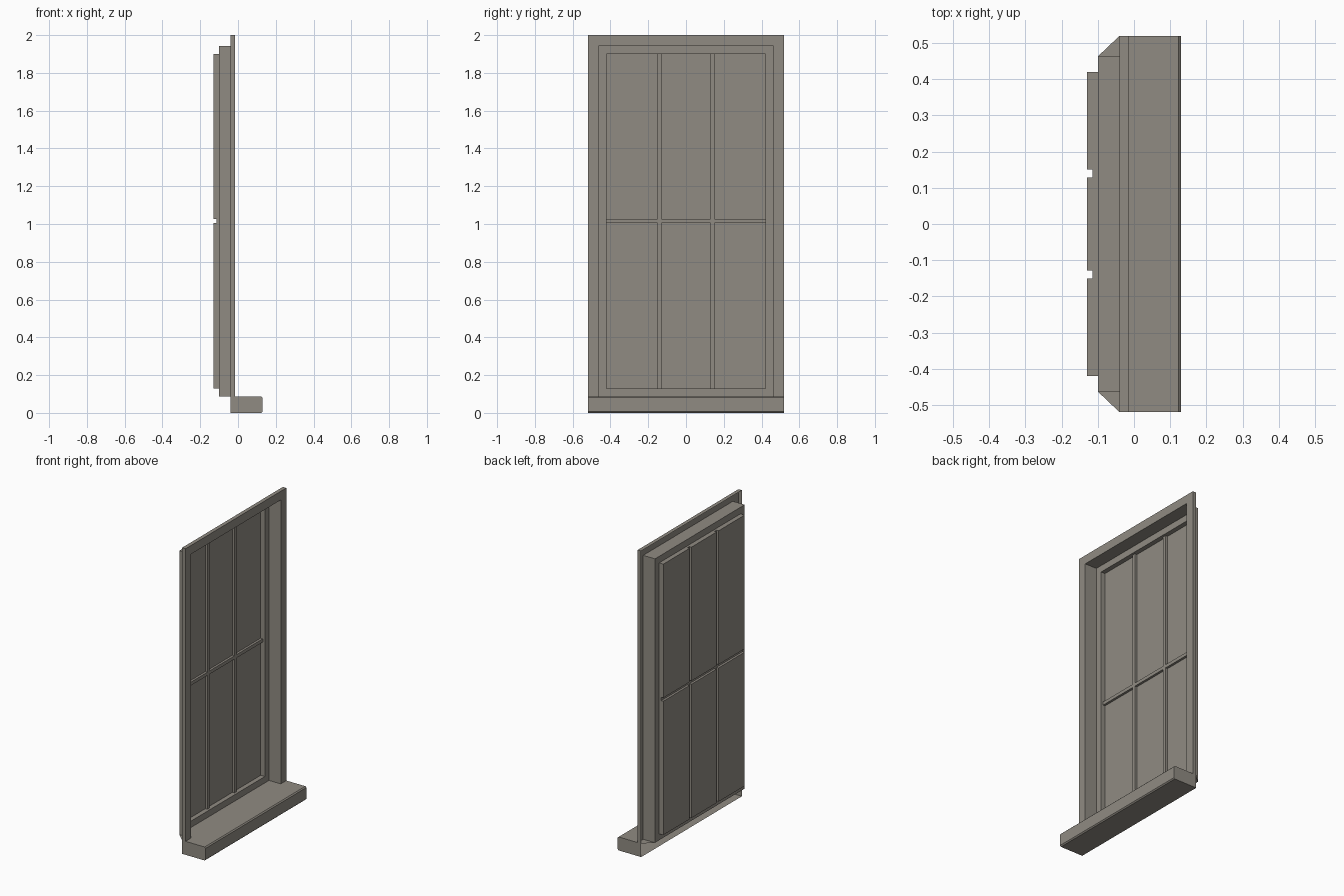
import bpy
import bmesh

cube = bpy.data.objects.get("Cube")
if cube:
    bpy.data.objects.remove(cube, do_unlink=True)

paint = bpy.data.materials.new("warm grey paint")
paint.use_nodes = True
grey = (0.28, 0.26, 0.225, 1)
paint.diffuse_color = grey
paint.node_tree.nodes["Principled BSDF"].inputs["Base Color"].default_value = grey

# Main depths (x), half widths (y) and heights (z)
CASING_BACK, CASING_FRONT = -0.04, -0.015
STEP, PANE, BAR = -0.10, -0.13, -0.115
OUTER, INNER, SASH = 0.52, 0.463, 0.42
SILL_TOP, SILL_FRONT = 0.088, 0.13


def build(name, polygons):
    """Join polygons into one open shell whose faces look outward to +x."""
    bm = bmesh.new()
    for points in polygons:
        bm.faces.new([bm.verts.new(p) for p in points])
    bmesh.ops.remove_doubles(bm, verts=bm.verts, dist=0.0005)
    bmesh.ops.recalc_face_normals(bm, faces=bm.faces)
    if sum(f.normal.x * f.calc_area() for f in bm.faces) < 0:
        bmesh.ops.reverse_faces(bm, faces=bm.faces)
    mesh = bpy.data.meshes.new(name)
    bm.to_mesh(mesh)
    bm.free()
    mesh.materials.append(paint)
    obj = bpy.data.objects.new(name, mesh)
    bpy.context.collection.objects.link(obj)
    return obj


def arch(x, half, top):
    """Open U outline: up one side, across the head, down the other."""
    return [(x, -half, SILL_TOP), (x, -half, top),
            (x, half, top), (x, half, SILL_TOP)]


def loft(outlines):
    for a, b in zip(outlines, outlines[1:]):
        for i in range(len(a) - 1):
            yield [a[i], a[i + 1], b[i + 1], b[i]]


# Casing: outer edge, front face and deep reveal
build("casing_and_reveal", list(loft([
    arch(CASING_BACK, OUTER, 2.0),
    arch(CASING_FRONT, OUTER, 2.0),
    arch(CASING_FRONT, INNER, 1.943),
    arch(STEP, INNER, 1.943),
])))

# Sill: softened nose, closed ends, and a mitred shelf under the sash
soft = 0.007
nose = [(CASING_BACK, 0), (SILL_FRONT - soft, 0), (SILL_FRONT, soft),
        (SILL_FRONT, SILL_TOP - soft), (SILL_FRONT - soft, SILL_TOP),
        (CASING_BACK, SILL_TOP)]
sides = [[(x, y, z) for x, z in nose] for y in (-OUTER, OUTER)]
shelf = [(CASING_BACK, -OUTER, SILL_TOP), (CASING_BACK, OUTER, SILL_TOP),
         (STEP, INNER, SILL_TOP), (STEP, -INNER, SILL_TOP)]
build("sill", list(loft(sides)) + sides + [shelf])

# Sash: a stepped grid of border, panes and raised glazing bars
bar = 0.011
ys = [-INNER, -SASH, -0.14 - bar, -0.14 + bar, 0.14 - bar, 0.14 + bar, SASH, INNER]
zs = [SILL_TOP, 0.13, 1.015 - bar, 1.015 + bar, 1.90, 1.943]
cols, rows = len(ys) - 1, len(zs) - 1


def depth(i, j):
    if i in (0, cols - 1) or j in (0, rows - 1):
        return STEP
    return BAR if i in (2, 4) or j == 2 else PANE


sash = []
for i in range(cols):
    for j in range(rows):
        d = depth(i, j)
        y0, y1, z0, z1 = ys[i], ys[i + 1], zs[j], zs[j + 1]
        sash.append([(d, y0, z0), (d, y1, z0), (d, y1, z1), (d, y0, z1)])
        if i + 1 < cols and depth(i + 1, j) != d:
            e = depth(i + 1, j)
            sash.append([(d, y1, z0), (e, y1, z0), (e, y1, z1), (d, y1, z1)])
        if j + 1 < rows and depth(i, j + 1) != d:
            e = depth(i, j + 1)
            sash.append([(d, y0, z1), (d, y1, z1), (e, y1, z1), (e, y0, z1)])
build("sash_and_glazing_bars", sash)
